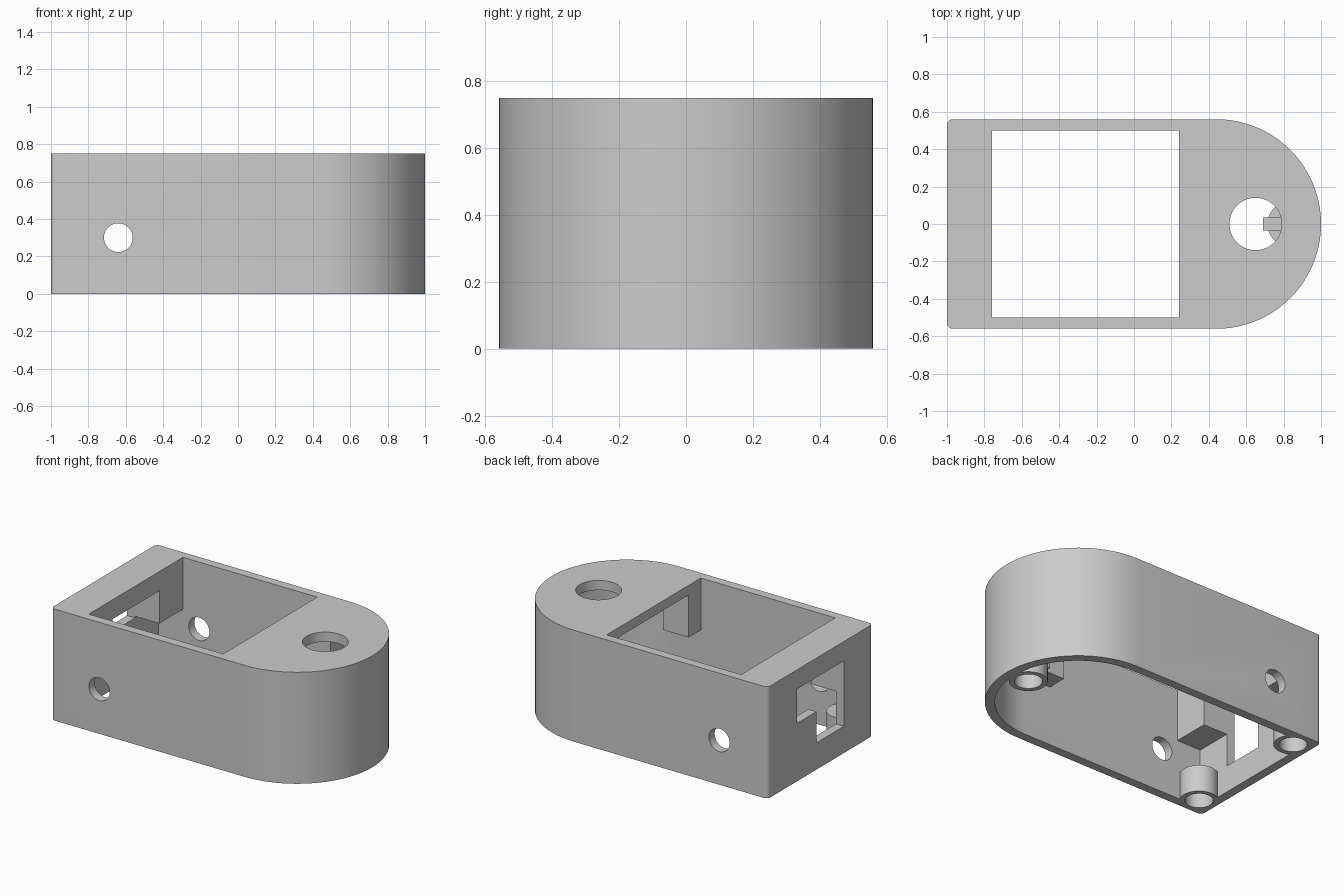
import bpy, bmesh, math

old = bpy.data.objects.get("Cube")
if old:
    bpy.data.objects.remove(old, do_unlink=True)

# One flat material
grey = bpy.data.materials.new("plain_grey")
grey.use_nodes = True
COLOUR = (0.6, 0.6, 0.6, 1)
grey.diffuse_color = COLOUR
grey.node_tree.nodes["Principled BSDF"].inputs["Base Color"].default_value = COLOUR


def prism(name, outline, z0, z1):
    """Solid made by raising an outline from z0 to z1."""
    bm = bmesh.new()
    face = bm.faces.new([bm.verts.new((x, y, z0)) for x, y in outline])
    new = bmesh.ops.extrude_face_region(bm, geom=[face])["geom"]
    bmesh.ops.translate(bm, vec=(0, 0, z1 - z0),
                        verts=[v for v in new if isinstance(v, bmesh.types.BMVert)])
    bmesh.ops.recalc_face_normals(bm, faces=bm.faces)
    mesh = bpy.data.meshes.new(name)
    bm.to_mesh(mesh)
    bm.free()
    ob = bpy.data.objects.new(name, mesh)
    bpy.context.collection.objects.link(ob)
    mesh.materials.append(grey)
    return ob


def box(name, x0, x1, y0, y1, z0, z1):
    return prism(name, [(x0, y0), (x1, y0), (x1, y1), (x0, y1)], z0, z1)


def arc(cx, cy, r, start, end, steps):
    angles = [math.radians(start + (end - start) * i / steps) for i in range(steps + 1)]
    return [(cx + r * math.cos(a), cy + r * math.sin(a)) for a in angles]


def disc(name, cx, cy, r, z0, z1):
    return prism(name, arc(cx, cy, r, 0, 360, 48)[:-1], z0, z1)


def combine(part, operation):
    """Join a part to the housing, or cut it away."""
    mod = housing.modifiers.new("combine", 'BOOLEAN')
    mod.operation = operation
    mod.solver = 'EXACT'
    mod.object = part
    bpy.context.view_layer.objects.active = housing
    bpy.ops.object.modifier_apply(modifier=mod.name)
    bpy.data.objects.remove(part, do_unlink=True)


def add(part):
    combine(part, 'UNION')


def cut(part):
    combine(part, 'DIFFERENCE')


WALL, HALF, HEIGHT, CENTRE = 0.06, 0.56, 0.75, 0.44
CEILING = HEIGHT - 0.065
CORNER = 0.03

# Outer body: one rounded end, small fillets at the square end
outline = arc(CENTRE, 0, HALF, -90, 90, 64)
outline += arc(-1 + CORNER, HALF - CORNER, CORNER, 90, 180, 6)
outline += arc(-1 + CORNER, -HALF + CORNER, CORNER, 180, 270, 6)
housing = prism("housing", outline, 0, HEIGHT)

# Hollow inside, open at the bottom
inner = HALF - WALL
cut(prism("cavity", arc(CENTRE, 0, inner, -90, 90, 64)
          + [(-1 + WALL, inner), (-1 + WALL, -inner)], -0.2, CEILING))

# Thick end block and the two supports past the top opening
add(box("end_block", -0.97, -0.76, -0.53, 0.53, 0.4, 0.72))
for side in (-1, 1):
    y0, y1 = sorted((side * 0.37, side * 0.53))
    add(box("support", 0.24, 0.43, y0, y1, 0.4, 0.72))

# Screw posts with blind holes
posts = [(-0.88, 0.44), (-0.88, -0.44), (0.83, 0)]
for x, y in posts:
    add(disc("screw_post", x, y, 0.117, 0, 0.18))
add(box("post_rib", 0.69, 0.96, -0.036, 0.036, 0.13, 0.3))
for x, y in posts:
    cut(disc("screw_hole", x, y, 0.085, -0.1, 0.14))

# Top opening and round top hole
cut(box("top_opening", -0.76, 0.24, -0.5, 0.5, 0.41, 1))
cut(disc("top_hole", 0.65, 0, 0.14, 0.6, 1))

# Stepped window in the square end
cut(box("end_window", -1.1, -0.7, -0.25, 0.25, 0.39, 0.62))
cut(box("end_window_notch", -1.1, -0.9, -0.25, 0.04, 0.18, 0.5))

# Round hole through both side walls
bore = disc("side_hole", 0, 0, 0.077, -1, 1)
bore.rotation_euler.x = math.pi / 2
bore.location = (-0.64, 0, 0.3)
bpy.context.view_layer.update()
cut(bore)

# Smooth curved walls, keep edges crisp
bpy.ops.object.select_all(action='DESELECT')
housing.select_set(True)
bpy.context.view_layer.objects.active = housing
bpy.ops.object.shade_smooth_by_angle(angle=math.radians(30))
